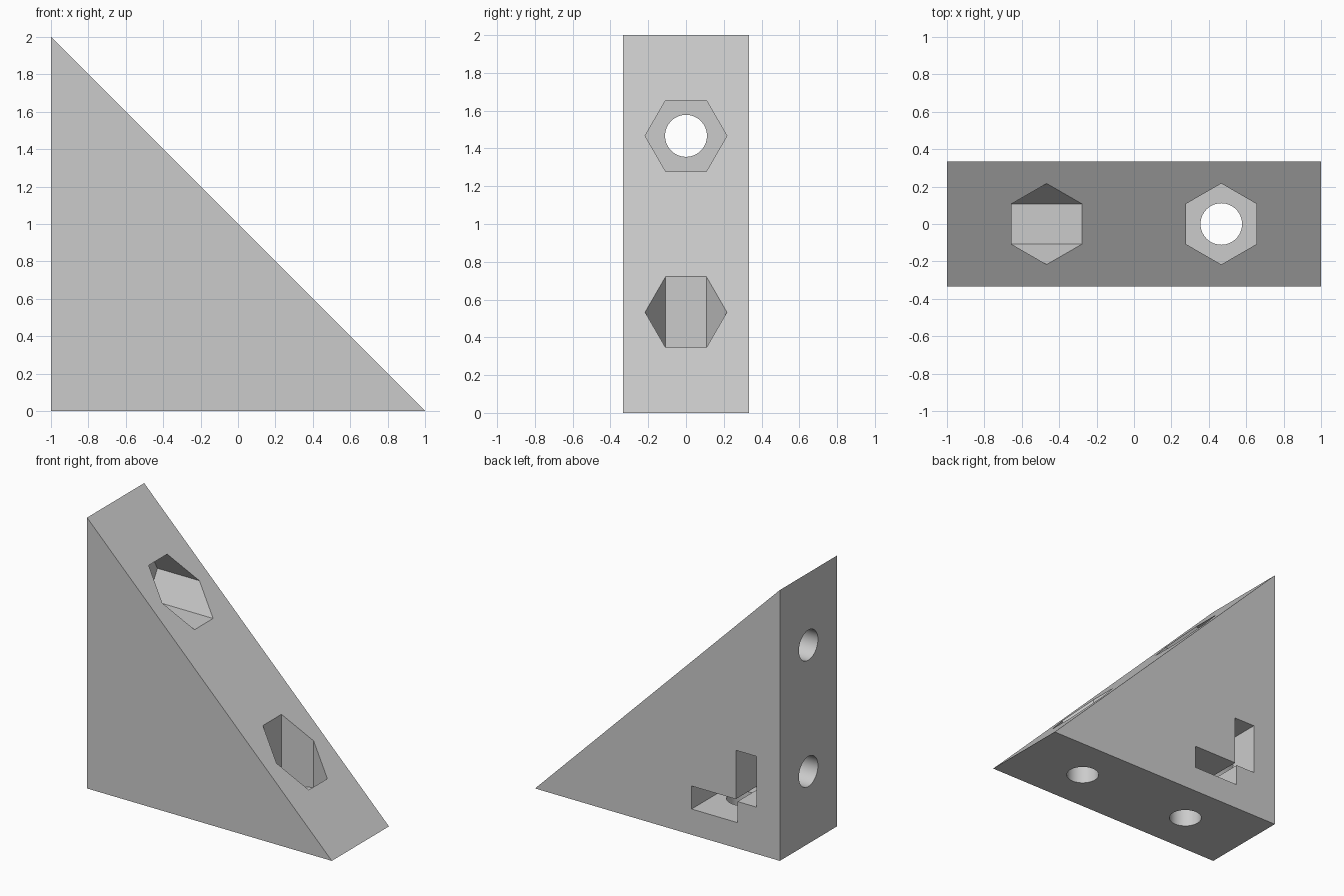
import bpy, bmesh
from math import sin, cos, pi

cube = bpy.data.objects.get("Cube")
if cube:
    bpy.data.objects.remove(cube, do_unlink=True)

HALF_W = 1 / 3       # half thickness of the bracket
REACH = 7 / 15       # distance of the hole axes from the middle
HOLE_R = 0.111
HEX_R = 0.2165       # corner radius of the nut pockets
FLAT = HEX_R * cos(pi / 6)
SEAT = 0.19          # wall left under each nut
SLOT_TOP = 0.36

grey = bpy.data.materials.new("plain grey")
grey.use_nodes = True
colour = (0.6, 0.6, 0.6, 1)
grey.diffuse_color = colour
grey.node_tree.nodes["Principled BSDF"].inputs["Base Color"].default_value = colour


def extrude(name, outline, place, start, end):
    """Solid made by sweeping a 2D outline; place maps (a, b, height) to a point."""
    bm = bmesh.new()
    rings = [[bm.verts.new(place(a, b, h)) for a, b in outline] for h in (start, end)]
    n = len(outline)
    bm.faces.new(rings[0])
    bm.faces.new(rings[1])
    for i in range(n):
        j = (i + 1) % n
        bm.faces.new((rings[0][i], rings[0][j], rings[1][j], rings[1][i]))
    bmesh.ops.recalc_face_normals(bm, faces=bm.faces)
    mesh = bpy.data.meshes.new(name)
    bm.to_mesh(mesh)
    bm.free()
    mesh.materials.append(grey)
    obj = bpy.data.objects.new(name, mesh)
    bpy.context.collection.objects.link(obj)
    return obj


def polygon(radius, sides):
    return [(radius * sin(2 * pi * i / sides), radius * cos(2 * pi * i / sides))
            for i in range(sides)]


# Triangular bracket body
body = extrude("corner_bracket", [(-1, 0), (1, 0), (-1, 2)],
               lambda a, b, h: (a, h, b), -HALF_W, HALF_W)

# Side-loading nut slot: pointed at the front, open at the back
slot = [(-FLAT, 0.5), (-FLAT, -HEX_R / 2), (0, -HEX_R), (FLAT, -HEX_R / 2), (FLAT, 0.5)]

# Bolt holes and nut pockets, once through the base and once through the upright
cutters = []
for upright in (False, True):
    for x in (-REACH, REACH):
        def place(a, b, h, x=x, upright=upright):
            return (h - 1, b, x + a + 1) if upright else (x + a, b, h)
        inner = x < 0
        cutters.append(extrude("bolt_hole", polygon(HOLE_R, 64), place, -0.1, SEAT + 0.05))
        if inner:
            cutters.append(extrude("nut_slot", slot, place, SEAT, SLOT_TOP))
        else:
            cutters.append(extrude("nut_pocket", polygon(HEX_R, 6), place, SEAT, 1))

bpy.ops.object.select_all(action='DESELECT')
bpy.context.view_layer.objects.active = body
body.select_set(True)
for cutter in cutters:
    cutter.hide_render = True
    mod = body.modifiers.new("cut", 'BOOLEAN')
    mod.operation = 'DIFFERENCE'
    mod.solver = 'EXACT'
    mod.object = cutter
    bpy.ops.object.modifier_apply(modifier=mod.name)
for cutter in cutters:
    bpy.data.objects.remove(cutter, do_unlink=True)

# Smooth bores, crisp edges elsewhere
bpy.ops.object.shade_smooth_by_angle(angle=pi / 9)
